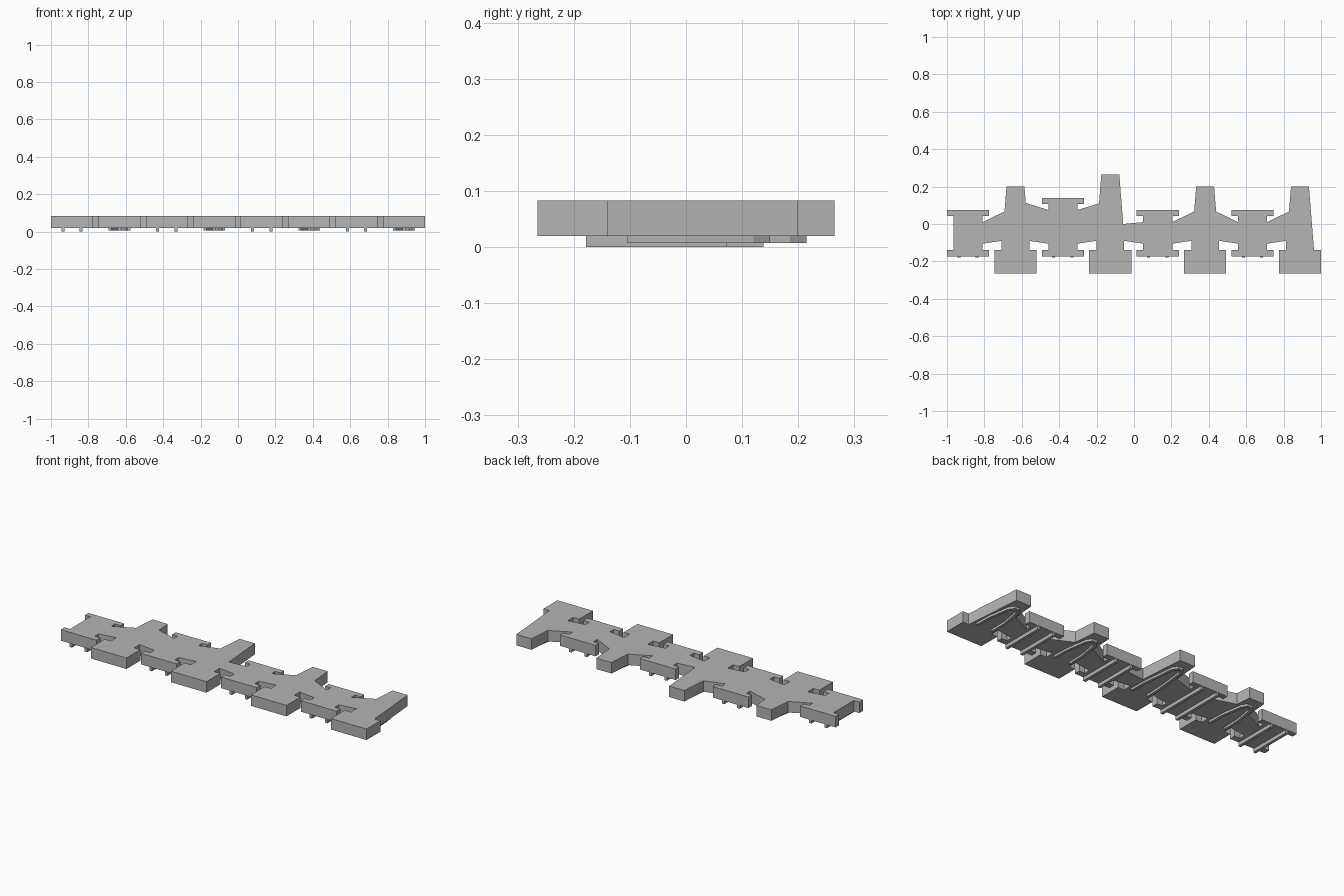
import bpy
import bmesh

old = bpy.data.objects.get("Cube")
if old:
    bpy.data.objects.remove(old, do_unlink=True)

GREY = (0.46, 0.46, 0.46, 1)
mat = bpy.data.materials.new("plain grey")
mat.use_nodes = True
mat.diffuse_color = GREY
mat.node_tree.nodes["Principled BSDF"].inputs["Base Color"].default_value = GREY

BASE, TOP = 0.02, 0.083
PITCH, PAD = 0.2535, 0.1127


def prism(name, outline, z0, z1):
    """Extrude a closed flat outline between two heights."""
    bm = bmesh.new()
    face = bm.faces.new([bm.verts.new((x, y, z0)) for x, y in outline])
    ext = bmesh.ops.extrude_face_region(bm, geom=[face])
    verts = [v for v in ext["geom"] if isinstance(v, bmesh.types.BMVert)]
    bmesh.ops.translate(bm, verts=verts, vec=(0, 0, z1 - z0))
    bmesh.ops.recalc_face_normals(bm, faces=bm.faces)
    mesh = bpy.data.meshes.new(name)
    bm.to_mesh(mesh)
    bm.free()
    mesh.materials.append(mat)
    obj = bpy.data.objects.new(name, mesh)
    bpy.context.collection.objects.link(obj)
    return obj


def mirrored(half):
    """Left half of a symmetric path, then its reflection."""
    return half + [(-x, y) for x, y in reversed(half)]


def shift(points, cx):
    return [(x + cx, y) for x, y in points]


def front_pad(neck, neck_y, front_y):
    return mirrored([(-neck, neck_y), (-neck, -0.14), (-PAD, -0.14), (-PAD, front_y)])


def back_flange(back_y):
    return mirrored([(-0.078, back_y - 0.065), (-0.078, back_y - 0.032),
                     (-PAD, back_y - 0.032), (-PAD, back_y)])


def back_post(tip, left_y, right_y):
    flare = lambda y: 0.048 + (tip - y) * 0.08
    return [(-flare(left_y), left_y), (-0.048, tip), (0.048, tip), (flare(right_y), right_y)]


# Back edge of each short link, and tip and shoulders of each long link
short_links = [0.075, 0.14, 0.075, 0.075]
long_links = [(0.2, 0.067, 0.113), (0.265, 0.11, 0.0),
              (0.2, 0.067, 0.067), (0.2, 0.067, -0.14)]

front_edge, back_edge = [], []
for i in range(4):
    cs = (2 * i - 3.5) * PITCH
    cl = cs + PITCH
    front_edge += shift(front_pad(0.078, -0.105, -0.175), cs)
    front_edge += shift(front_pad(0.074, -0.09, -0.265), cl)
    back_edge += shift(back_flange(short_links[i]), cs)
    back_edge += shift(back_post(*long_links[i]), cl)

    # Pair of straight ribs under each short link
    for side, label in ((-1, "right"), (1, "left")):
        x = cs + side * 0.049
        prism(f"straight_rib_{label}_{i + 1}",
              [(x - 0.008, -0.178), (x + 0.008, -0.178),
               (x + 0.008, short_links[i] - 0.002), (x - 0.008, short_links[i] - 0.002)],
              0, BASE + 0.002)

    # Wishbone rib under each long link
    tip = long_links[i][0]
    outer = [(-0.058, -0.105), (-0.055, 0), (-0.036, tip - 0.08), (-0.016, tip - 0.05)]
    inner = [(-0.043, -0.105), (-0.04, 0), (-0.021, tip - 0.09), (-0.007, tip - 0.066)]
    loop = mirrored(outer) + list(reversed(mirrored(inner)))
    prism(f"wishbone_rib_{i + 1}", shift(loop, cl), 0.007, BASE + 0.002)

# The last long link runs straight from its pad to its post
prism("link_plate", front_edge[:-2] + back_edge[::-1], BASE, TOP)
